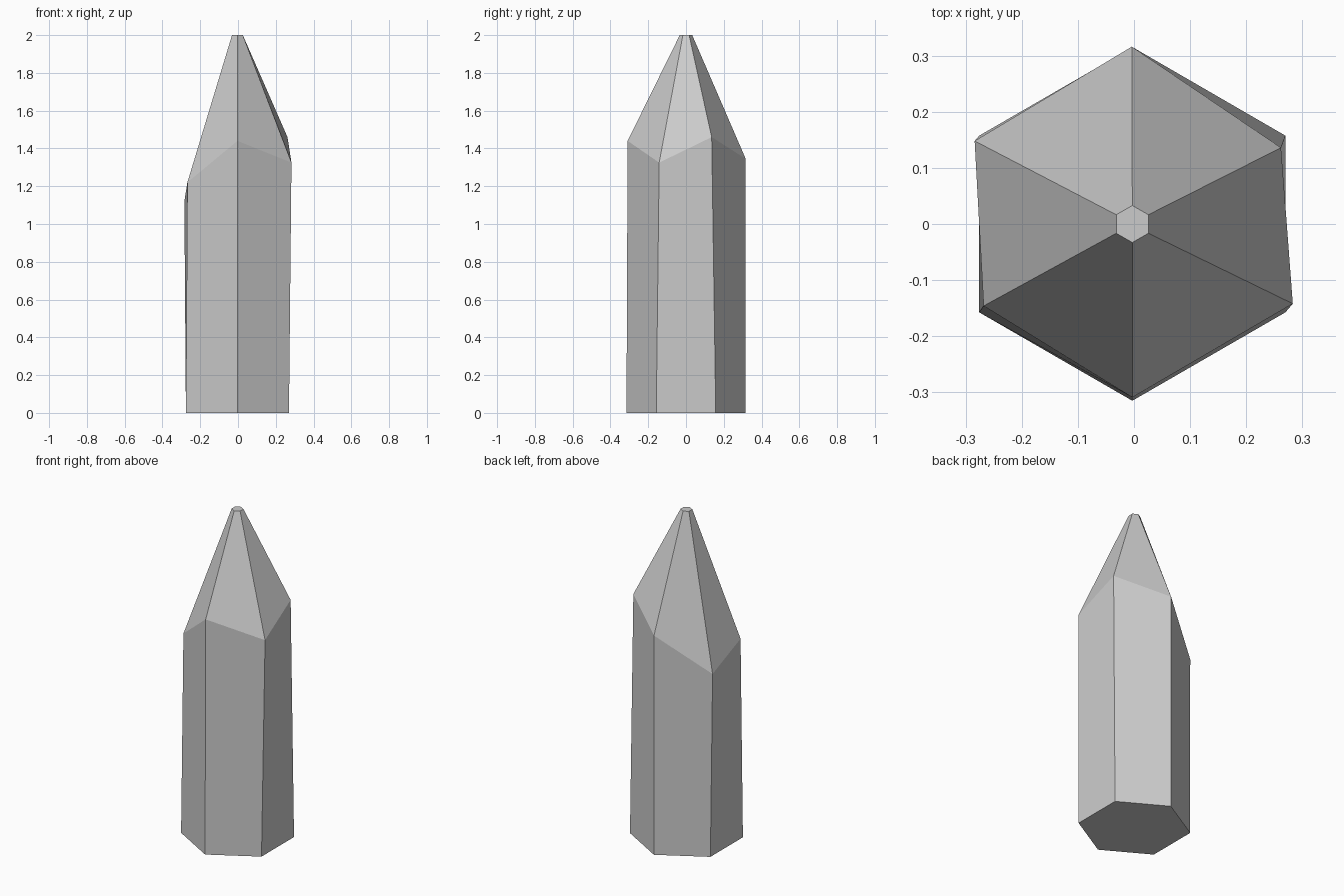
import bpy, bmesh
from math import cos, sin, radians

if "Cube" in bpy.data.objects:
    bpy.data.objects.remove(bpy.data.objects["Cube"])

CX = -0.003  # axis of the crystal

def hexagon(radius, z):
    return [(CX + radius * cos(radians(a)), radius * sin(radians(a)), z)
            for a in range(30, 390, 60)]

# Base, uneven shoulder and small flat tip, all counter-clockwise from back right
rings = [
    hexagon(0.315, 0),
    [(0.262, 0.136, 1.46), (-0.004, 0.316, 1.345), (-0.284, 0.148, 1.12),
     (-0.268, -0.146, 1.22), (-0.003, -0.309, 1.44), (0.283, -0.142, 1.325)],
    hexagon(0.033, 2),
]

# Crystal: bridge the rings and cap both ends
bm = bmesh.new()
loops = [[bm.verts.new(p) for p in ring] for ring in rings]
for lower, upper in zip(loops, loops[1:]):
    for i in range(6):
        j = (i + 1) % 6
        bm.faces.new((lower[i], lower[j], upper[j], upper[i]))
bm.faces.new(loops[0][::-1])
bm.faces.new(loops[-1])

mesh = bpy.data.meshes.new("crystal")
bm.to_mesh(mesh)
bm.free()
bpy.context.collection.objects.link(bpy.data.objects.new("crystal", mesh))
